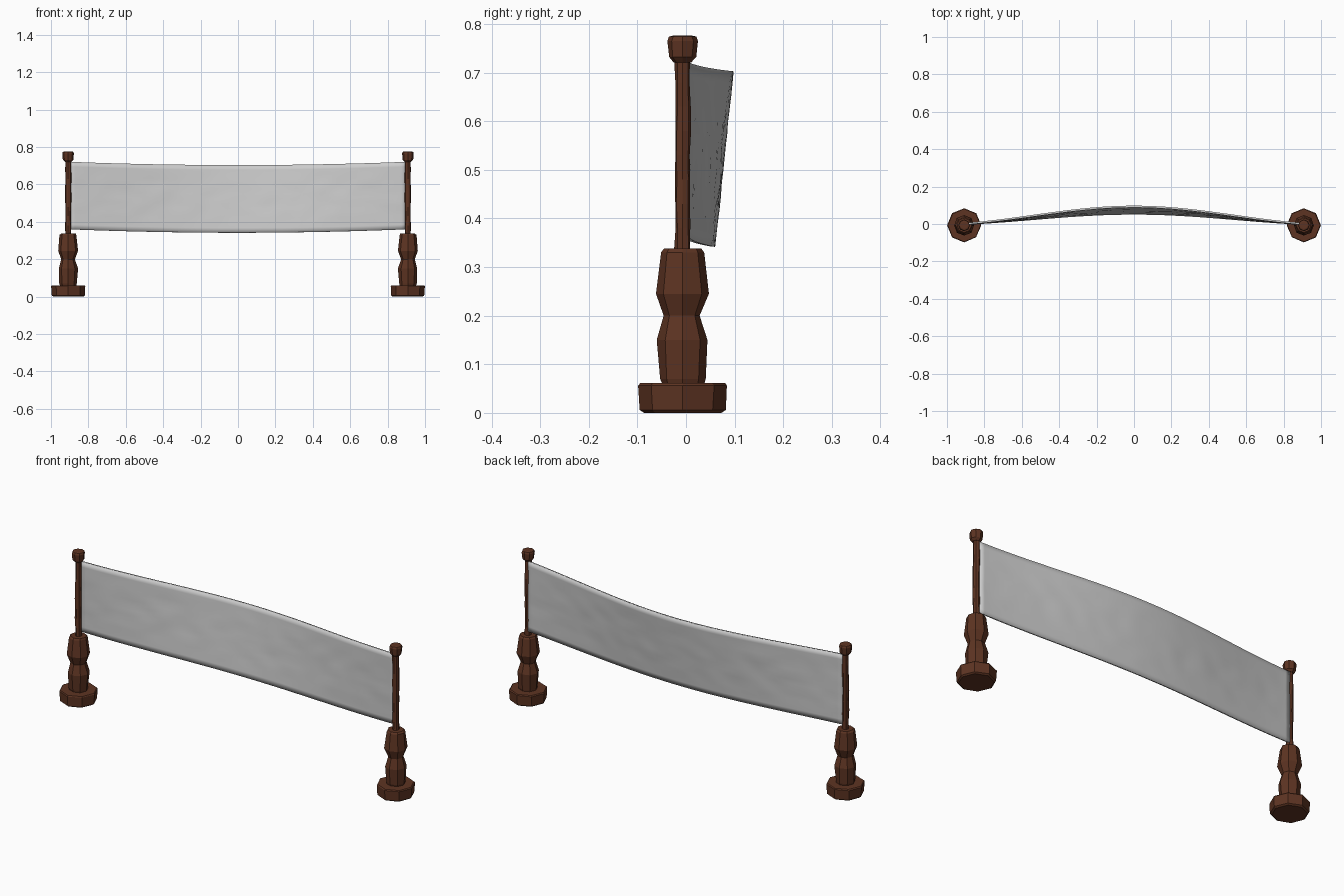
import bpy, bmesh, math, random
from mathutils import Vector, noise

cube = bpy.data.objects.get("Cube")
if cube:
    bpy.data.objects.remove(cube, do_unlink=True)

SIDES = 8
POST_X, POST_Y = 0.908, -0.007

wood = bpy.data.materials.new("dark_wood")
wood.use_nodes = True
wood.diffuse_color = (0.11, 0.034, 0.016, 1)
wood.node_tree.nodes["Principled BSDF"].inputs["Base Color"].default_value = wood.diffuse_color


def add_object(name, bm):
    bmesh.ops.recalc_face_normals(bm, faces=bm.faces)
    mesh = bpy.data.meshes.new(name)
    bm.to_mesh(mesh)
    bm.free()
    obj = bpy.data.objects.new(name, mesh)
    bpy.context.collection.objects.link(obj)
    return obj


def carved_part(name, side, profile, wobble, seed):
    """Octagonal turned part from (radius, height) rings, slightly hand-hewn."""
    rng = random.Random(seed)
    bm = bmesh.new()
    rings = []
    for radius, z in profile:
        ring = []
        for i in range(SIDES):
            a = math.tau * i / SIDES
            r = radius + rng.uniform(-wobble, wobble)
            ring.append(bm.verts.new((side * (POST_X + r * math.cos(a)),
                                      POST_Y + r * math.sin(a), z)))
        rings.append(ring)
    for low, high in zip(rings, rings[1:]):
        for i in range(SIDES):
            j = (i + 1) % SIDES
            bm.faces.new((low[i], low[j], high[j], high[i]))
    bm.faces.new(rings[0])
    bm.faces.new(rings[-1])
    obj = add_object(name, bm)
    obj.data.materials.append(wood)
    return obj


# Posts: foot, turned pedestal, thin pole and knob on each side
foot = [(0.080, 0.0), (0.088, 0.006), (0.091, 0.056), (0.087, 0.061)]
pedestal = [(0.043, 0.058), (0.046, 0.07), (0.052, 0.15), (0.037, 0.2),
            (0.054, 0.245), (0.045, 0.33), (0.039, 0.338)]
pole = [(0.016, 0.33 + 0.4 * i / 8) for i in range(9)]
knob = [(0.018, 0.721), (0.028, 0.732), (0.031, 0.765), (0.028, 0.774), (0.019, 0.776)]
for label, side in (("left", 1), ("right", -1)):
    carved_part(label + "_foot", side, foot, 0.001, 3)
    carved_part(label + "_pedestal", side, pedestal, 0.002, 5)
    carved_part(label + "_pole", side, pole, 0.002, 8)
    carved_part(label + "_knob", side, knob, 0.001, 4)

# Cloth: sagging sheet billowing to the back, fuller along the top
HALF, COLS, ROWS = 0.9, 64, 14
bm = bmesh.new()
grid = []
for c in range(COLS + 1):
    t = -1 + 2 * c / COLS
    swell = 0.5 * math.cos(t * math.pi / 2) + 0.25 * (1 + math.cos(t * math.pi))
    column = []
    for r in range(ROWS + 1):
        v = r / ROWS
        y = 0.001 + swell * (0.054 + 0.038 * v)
        z = 0.36 + 0.361 * v - 0.018 * (1 - t * t)
        y += 0.003 * noise.noise(Vector((t * 9, v * 6, 0))) * math.sin(math.pi * v)
        column.append(bm.verts.new((t * HALF, y, z)))
    grid.append(column)
for a, b in zip(grid, grid[1:]):
    for r in range(ROWS):
        bm.faces.new((a[r], b[r], b[r + 1], a[r + 1]))
cloth = add_object("hanging_cloth", bm)
thick = cloth.modifiers.new("thickness", 'SOLIDIFY')
thick.thickness = 0.01
thick.offset = 0

bpy.ops.object.select_all(action='DESELECT')
cloth.select_set(True)
bpy.context.view_layer.objects.active = cloth
bpy.ops.object.shade_smooth_by_angle(angle=math.radians(40))
